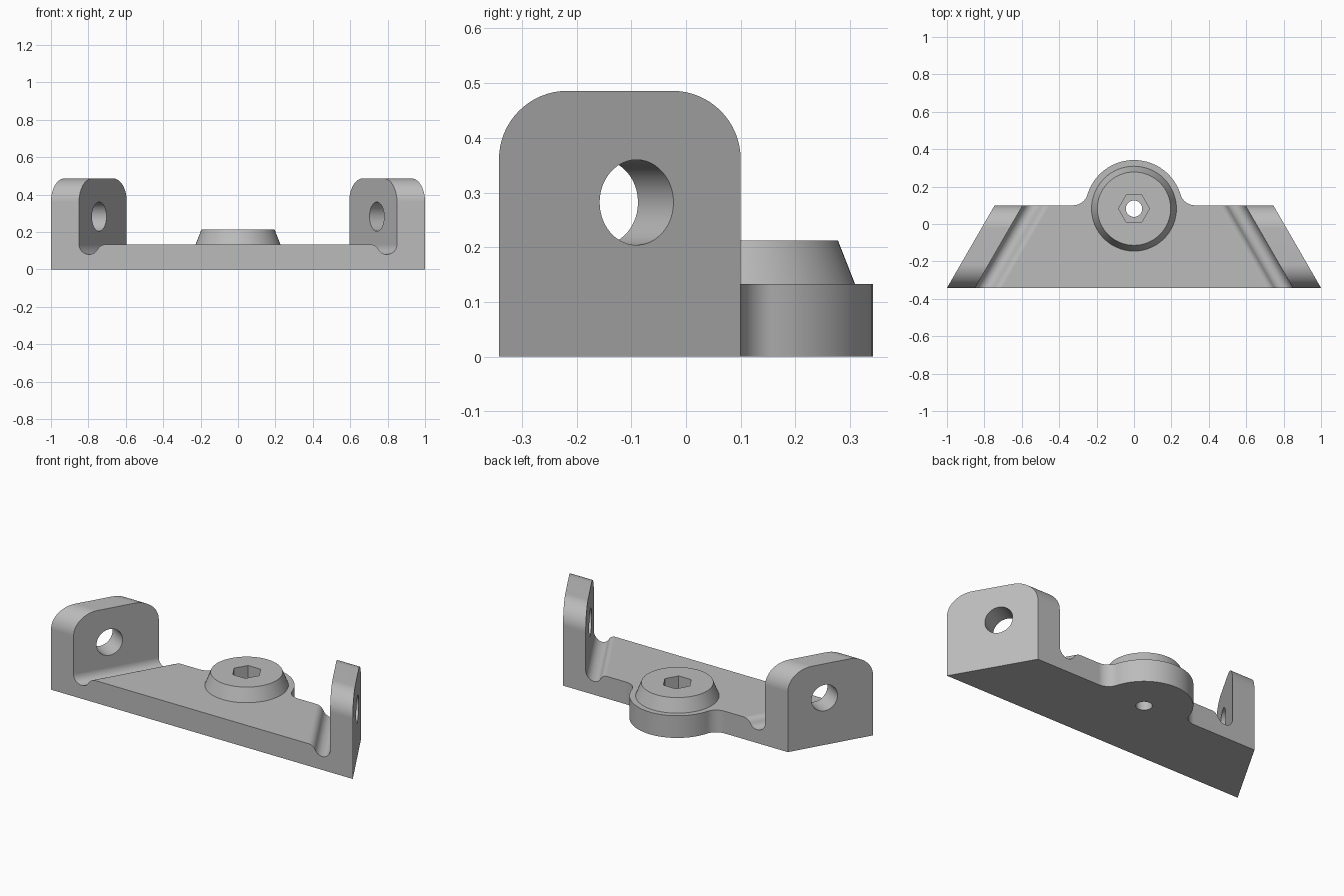
import bpy, bmesh
from math import sin, cos, tan, pi, radians, sqrt, atan2
from mathutils import Matrix, Vector

if "Cube" in bpy.data.objects:
    bpy.data.objects.remove(bpy.data.objects["Cube"])

# Main dimensions
FRONT, BACK = -0.342, 0.10
PLATE, TOP = 0.133, 0.486
SLANT = radians(30)
BOSS_Y, BOSS_R = 0.082, 0.26

grey = bpy.data.materials.new("plain_grey")
grey.use_nodes = True
grey.diffuse_color = (0.5, 0.5, 0.5, 1)
grey.node_tree.nodes["Principled BSDF"].inputs["Base Color"].default_value = (0.5, 0.5, 0.5, 1)


def arc(cx, cy, r, start, end, n=16):
    return [(cx + r * cos(start + (end - start) * i / n),
             cy + r * sin(start + (end - start) * i / n)) for i in range(n + 1)]


def finish(name, bm):
    bmesh.ops.recalc_face_normals(bm, faces=bm.faces)
    mesh = bpy.data.meshes.new(name)
    bm.to_mesh(mesh)
    bm.free()
    mesh.materials.append(grey)
    ob = bpy.data.objects.new(name, mesh)
    bpy.context.collection.objects.link(ob)
    return ob


def loft(name, ring_a, ring_b):
    """Closed solid between two matching rings of points."""
    bm = bmesh.new()
    a = [bm.verts.new(p) for p in ring_a]
    b = [bm.verts.new(p) for p in ring_b]
    bm.faces.new(a)
    bm.faces.new(b)
    for i in range(len(a)):
        j = (i + 1) % len(a)
        bm.faces.new((a[i], a[j], b[j], b[i]))
    return finish(name, bm)


def cone(name, r1, r2, depth, matrix, segments=64):
    bm = bmesh.new()
    bmesh.ops.create_cone(bm, cap_ends=True, segments=segments, radius1=r1,
                          radius2=r2, depth=depth, matrix=matrix)
    return finish(name, bm)


def combine(target, other, operation):
    mod = target.modifiers.new(operation.title(), 'BOOLEAN')
    mod.operation, mod.solver, mod.object = operation, 'EXACT', other
    other.hide_render = True
    bpy.context.view_layer.objects.active = target
    bpy.ops.object.modifier_apply(modifier=mod.name)
    bpy.data.objects.remove(other)


# Plate, relief grooves and ears: one front profile, narrowing to the back
r1, r2, gx = 0.053, 0.05, 0.797
dx = sqrt((r1 + r2) ** 2 - r2 ** 2)
turn = atan2(r2, dx)
half = [(1, 0), (1, TOP), (0.85, TOP)]
half += arc(gx, PLATE, r1, 0, -pi + turn)
half += arc(gx - dx, PLATE - r2, r2, turn, pi / 2, 10)[1:]
profile = half + [(-x, z) for x, z in reversed(half)]
shift = (BACK - FRONT) * tan(SLANT)
body = loft("bracket_body",
            [(x, FRONT, z) for x, z in profile],
            [(x - shift * (1 if x > 0 else -1), BACK, z) for x, z in profile])

# Rounded upper corners of the ears
R = 0.125
side = [(FRONT - 0.1, -0.1), (BACK + 0.1, -0.1), (BACK + 0.1, TOP - R - 0.1)]
side = [(FRONT, -0.1), (BACK, -0.1)]
side += arc(BACK - R, TOP - R, R, 0, pi / 2) + arc(FRONT + R, TOP - R, R, pi / 2, pi)
combine(body, loft("corner_rounder", [(-1.2, y, z) for y, z in side],
                   [(1.2, y, z) for y, z in side]), 'INTERSECT')

# Round boss at the back, blended into the plate edge
rf = 0.08
up = BACK + rf - BOSS_Y
fx = sqrt((BOSS_R + rf) ** 2 - up ** 2)
lean = atan2(up, fx)
outline = [(fx, -0.1), (fx, BACK)]
outline += arc(fx, BACK + rf, rf, -pi / 2, -pi + lean, 12)[1:]
outline += arc(0, BOSS_Y, BOSS_R, lean, pi - lean, 40)[1:-1]
outline += arc(-fx, BACK + rf, rf, -lean, -pi / 2, 12)
outline += [(-fx, -0.1)]
combine(body, loft("boss", [(x, y, 0) for x, y in outline],
                   [(x, y, PLATE) for x, y in outline]), 'UNION')

# Tapered cap on the boss
cap_top = 0.212
combine(body, cone("cap", 0.227, 0.196, cap_top - PLATE,
                   Matrix.Translation((0, BOSS_Y, (cap_top + PLATE) / 2))), 'UNION')

# Hexagonal socket and the bore below it
at_boss = Matrix.Translation((0, BOSS_Y, cap_top))
hexagon = [(x, y + BOSS_Y) for x, y in arc(0, 0, 0.083, 0, 2 * pi, 6)[:-1]]
combine(body, loft("socket", [(x, y, cap_top - 0.1) for x, y in hexagon],
                   [(x, y, cap_top + 0.1) for x, y in hexagon]), 'DIFFERENCE')
combine(body, cone("bore", 0.044, 0.044, 1, at_boss, 32), 'DIFFERENCE')

# Cross holes square to each ear
for s in (1, -1):
    axis = Vector((s * cos(SLANT), sin(SLANT), 0))
    place = (Matrix.Translation((s * 0.8, -0.122, 0.282))
             @ axis.to_track_quat('Z', 'Y').to_matrix().to_4x4())
    combine(body, cone("ear_hole", 0.078, 0.078, 0.3, place, 48), 'DIFFERENCE')

# Smooth the rounded faces and keep the flats crisp
bpy.ops.object.select_all(action='DESELECT')
body.select_set(True)
bpy.context.view_layer.objects.active = body
bpy.ops.object.shade_smooth_by_angle(angle=radians(20))
weighted = body.modifiers.new("Weighted Normals", 'WEIGHTED_NORMAL')
weighted.keep_sharp = True
